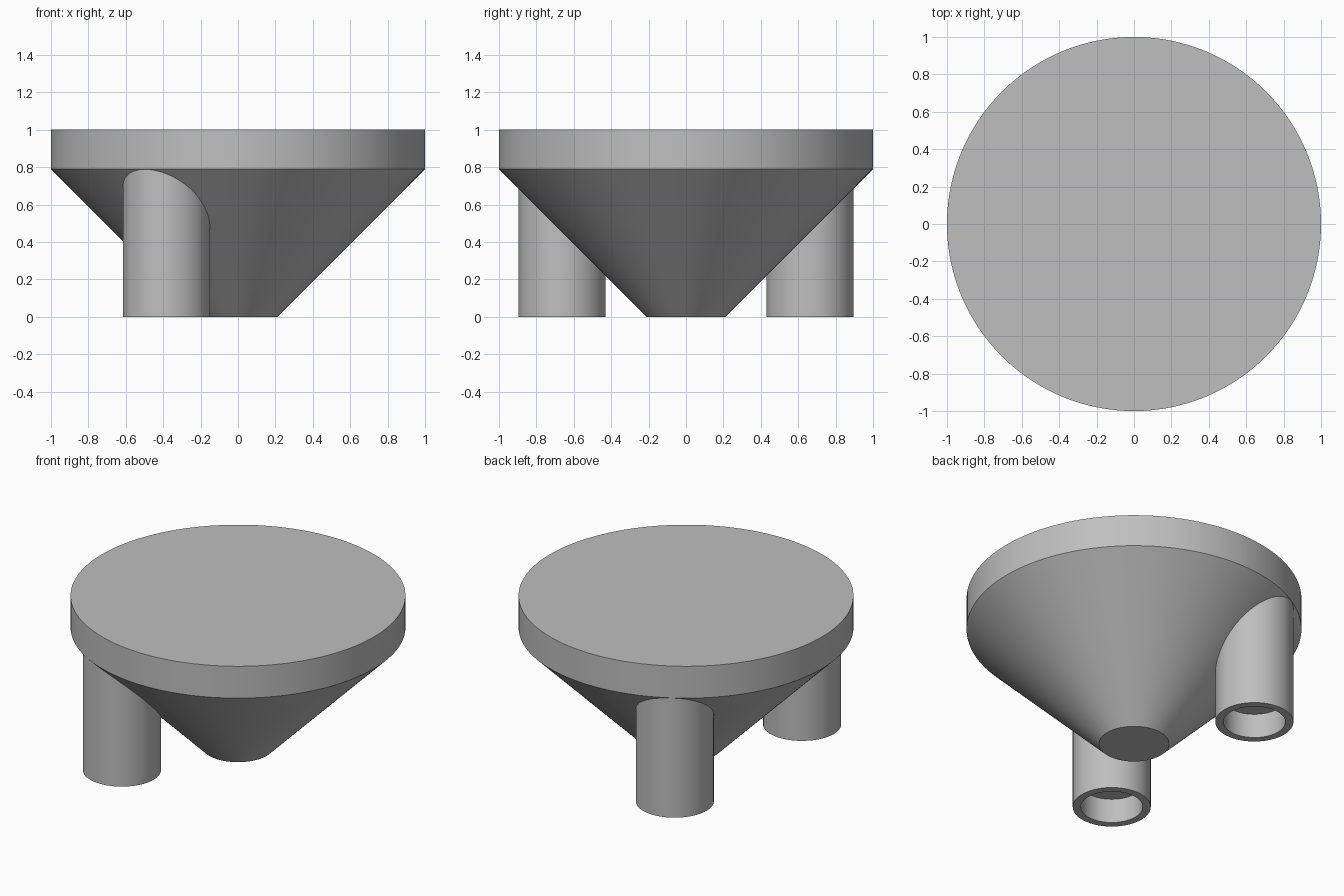
import bpy
import bmesh
from math import cos, sin, pi, radians

cube = bpy.data.objects.get("Cube")
if cube:
    bpy.data.objects.remove(cube, do_unlink=True)

grey = bpy.data.materials.new("plain grey")
grey.use_nodes = True
colour = (0.52, 0.52, 0.52, 1)
grey.diffuse_color = colour
grey.node_tree.nodes["Principled BSDF"].inputs["Base Color"].default_value = colour


def lathe(name, profile, sides, location=(0, 0, 0)):
    """Revolve a radius/height profile about z, closing both ends with flat caps."""
    bm = bmesh.new()
    rings = [[bm.verts.new((r * cos(2 * pi * i / sides), r * sin(2 * pi * i / sides), z))
              for i in range(sides)] for r, z in profile]
    for low, high in zip(rings, rings[1:]):
        for i in range(sides):
            j = (i + 1) % sides
            bm.faces.new((low[i], low[j], high[j], high[i]))
    bm.faces.new(rings[0][::-1])
    bm.faces.new(rings[-1])
    bmesh.ops.recalc_face_normals(bm, faces=bm.faces)
    mesh = bpy.data.meshes.new(name)
    bm.to_mesh(mesh)
    bm.free()
    mesh.materials.append(grey)
    obj = bpy.data.objects.new(name, mesh)
    obj.location = location
    bpy.context.collection.objects.link(obj)
    bpy.ops.object.select_all(action="DESELECT")
    obj.select_set(True)
    bpy.context.view_layer.objects.active = obj
    bpy.ops.object.shade_smooth_by_angle(angle=radians(30))
    return obj


# Round top with a tapering underside
lathe("tapered_top", [(0.21, 0), (1, 0.79), (1, 1)], 128)

# Two legs with a blind socket in the foot, running up into the taper
leg_profile = [(0.185, 0.16), (0.185, 0), (0.233, 0), (0.233, 0.84)]
for name, angle in (("front_leg", 240), ("back_leg", 120)):
    a = radians(angle)
    lathe(name, leg_profile, 64, (0.765 * cos(a), 0.765 * sin(a), 0))
